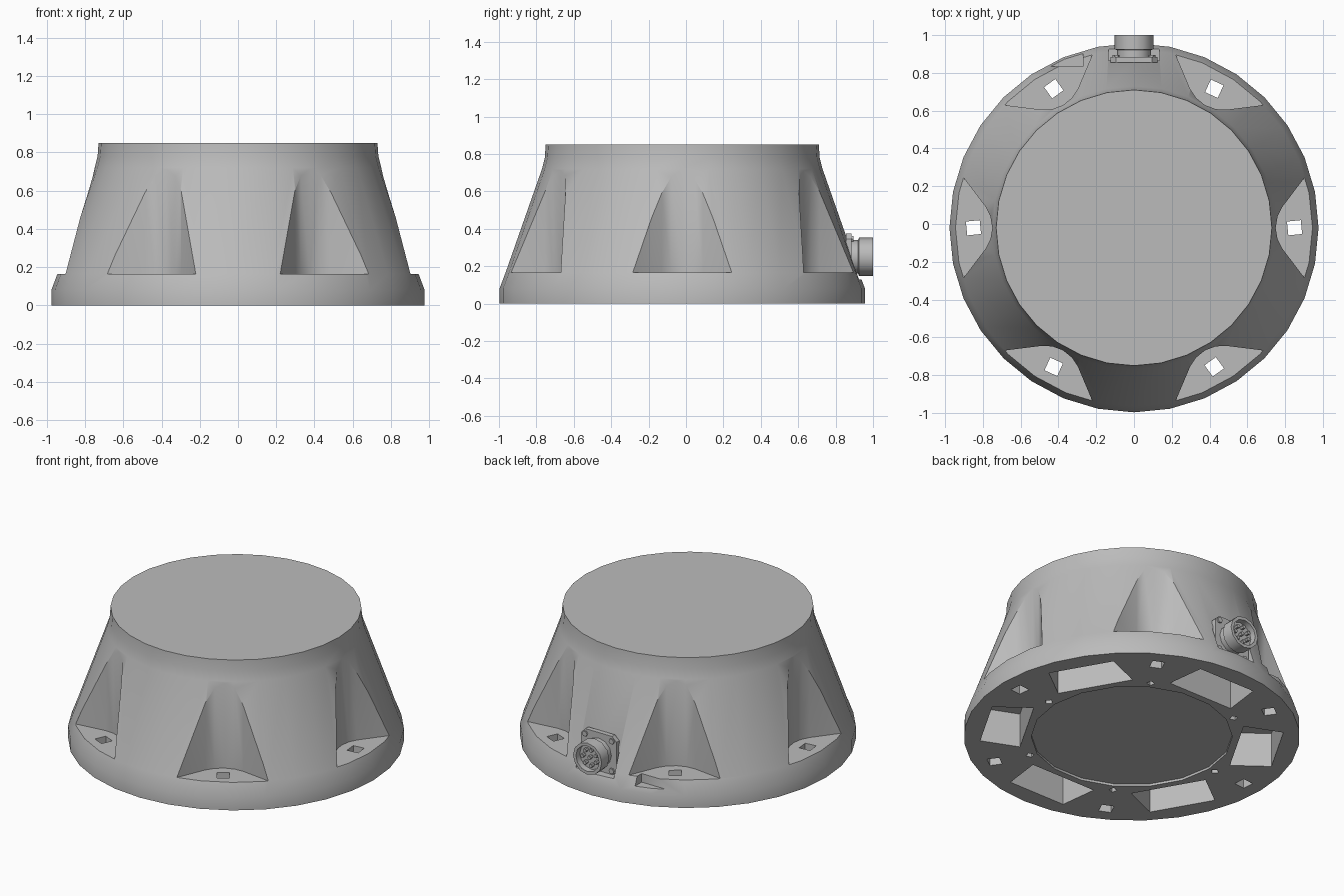
import bpy, bmesh, math
from mathutils import Matrix, Vector

if "Cube" in bpy.data.objects:
    bpy.data.objects.remove(bpy.data.objects["Cube"], do_unlink=True)

CY = -0.02          # housing axis offset
STEP = math.tau / 6

grey = bpy.data.materials.new("cast_grey")
grey.use_nodes = True
grey.diffuse_color = (0.5, 0.5, 0.5, 1)
grey.node_tree.nodes["Principled BSDF"].inputs["Base Color"].default_value = (0.5, 0.5, 0.5, 1)


def finish(name, bm):
    bmesh.ops.recalc_face_normals(bm, faces=bm.faces)
    mesh = bpy.data.meshes.new(name)
    bm.to_mesh(mesh)
    bm.free()
    mesh.materials.append(grey)
    obj = bpy.data.objects.new(name, mesh)
    bpy.context.collection.objects.link(obj)
    return obj


def activate(obj):
    bpy.ops.object.select_all(action="DESELECT")
    obj.select_set(True)
    bpy.context.view_layer.objects.active = obj


def smooth(obj):
    activate(obj)
    bpy.ops.object.shade_smooth_by_angle(angle=math.radians(35))


def prism(bm, outline, z0, z1, matrix=Matrix()):
    """Extrude a flat outline from z0 to z1."""
    low = [bm.verts.new(matrix @ Vector((x, y, z0))) for x, y in outline]
    high = [bm.verts.new(matrix @ Vector((x, y, z1))) for x, y in outline]
    bm.faces.new(low)
    bm.faces.new(high)
    n = len(low)
    for i in range(n):
        j = (i + 1) % n
        bm.faces.new((low[i], low[j], high[j], high[i]))


def ring(radius, sides, cx=0, cy=0, turn=0):
    return [(cx + radius * math.cos(turn + math.tau * i / sides),
             cy + radius * math.sin(turn + math.tau * i / sides)) for i in range(sides)]


def rect(x0, x1, y0, y1):
    return [(x0, y0), (x1, y0), (x1, y1), (x0, y1)]


def lathe(name, profile, sides, matrix):
    """Revolve (radius, height) points and cap both ends."""
    bm = bmesh.new()
    loops = [[bm.verts.new(matrix @ Vector((x, y, z))) for x, y in ring(r, sides)]
             for r, z in profile]
    for a, b in zip(loops, loops[1:]):
        for i in range(sides):
            j = (i + 1) % sides
            bm.faces.new((a[i], a[j], b[j], b[i]))
    bm.faces.new(loops[0])
    bm.faces.new(loops[-1])
    return finish(name, bm)


def six_fold(outline, z0, z1, offset=0.0):
    """Cutter repeated six times around the housing axis."""
    bm = bmesh.new()
    for i in range(6):
        spin = Matrix.Translation((0, CY, 0)) @ Matrix.Rotation((i + offset) * STEP, 4, "Z")
        prism(bm, outline, z0, z1, spin)
    return finish("cutter", bm)


def single(outline, z0, z1):
    bm = bmesh.new()
    prism(bm, outline, z0, z1)
    return finish("cutter", bm)


def cut(target, cutter):
    mod = target.modifiers.new("cut", "BOOLEAN")
    mod.operation = "DIFFERENCE"
    mod.solver = "EXACT"
    mod.object = cutter
    activate(target)
    bpy.ops.object.modifier_apply(modifier=mod.name)
    bpy.data.objects.remove(cutter, do_unlink=True)


# Tapered housing
housing = lathe("housing", [(0.977, 0), (0.977, 0.08), (0.945, 0.165), (0.75, 0.72),
                            (0.735, 0.78), (0.73, 0.85)], 32,
                Matrix.Translation((0, CY, 0)))

# Bolt pockets: V-shaped plan with a rounded tip
half = [(1.06, 0.473), (0.785, 0.11), (0.76, 0.06)]
pocket = half + [(0.75, 0)] + [(u, -v) for u, v in reversed(half)]
cut(housing, six_fold(pocket, 0.165, 1.0))

# Bolt holes through the pocket floors
cut(housing, six_fold(ring(0.052, 4, 0.85, 0, math.pi / 4 + 0.1), -0.1, 0.3))

# Underside recesses between the bolts, small screw holes and shallow centre
cut(housing, six_fold([(0.62, -0.23), (0.86, -0.2), (0.86, 0.2), (0.62, 0.23)],
                      -0.1, 0.22, 0.5))
cut(housing, six_fold(ring(0.025, 4, 0.63), -0.1, 0.08))
cut(housing, single(ring(0.585, 18, 0, CY), -0.1, 0.015))

# Notch in the rim and flat seat for the connector
cut(housing, single(rect(-0.49, -0.27, 0.835, 1.1), 0.11, 0.25))
cut(housing, single(rect(-0.135, 0.135, 0.865, 1.1), 0.13, 0.5))
smooth(housing)

# Connector flange, with the plan turned to face backwards
face_back = Matrix.Translation((0, 0, 0.25)) @ Matrix.Rotation(-math.pi / 2, 4, "X")
w, c = 0.125, 0.095
bm = bmesh.new()
prism(bm, [(w, c), (c, w), (-c, w), (-w, c), (-w, -c), (-c, -w), (c, -w), (w, -c)],
      0.855, 0.885, face_back)
flange = finish("connector_flange", bm)

# Flange screws
bm = bmesh.new()
for sx in (-1, 1):
    for sy in (-1, 1):
        prism(bm, ring(0.018, 6, sx * 0.095, sy * 0.095), 0.88, 0.895, face_back)
finish("flange_screws", bm)

# Connector barrel with an open socket
barrel = lathe("connector_barrel", [(0.09, 0.86), (0.09, 0.92), (0.102, 0.925),
                                    (0.102, 1.0), (0.082, 1.0), (0.082, 0.96)],
               12, face_back)
smooth(barrel)

# Contact pins
bm = bmesh.new()
for x, y in ring(0.05, 7) + [(0, 0)]:
    prism(bm, ring(0.012, 6, x, y), 0.955, 0.985, face_back)
finish("connector_pins", bm)
